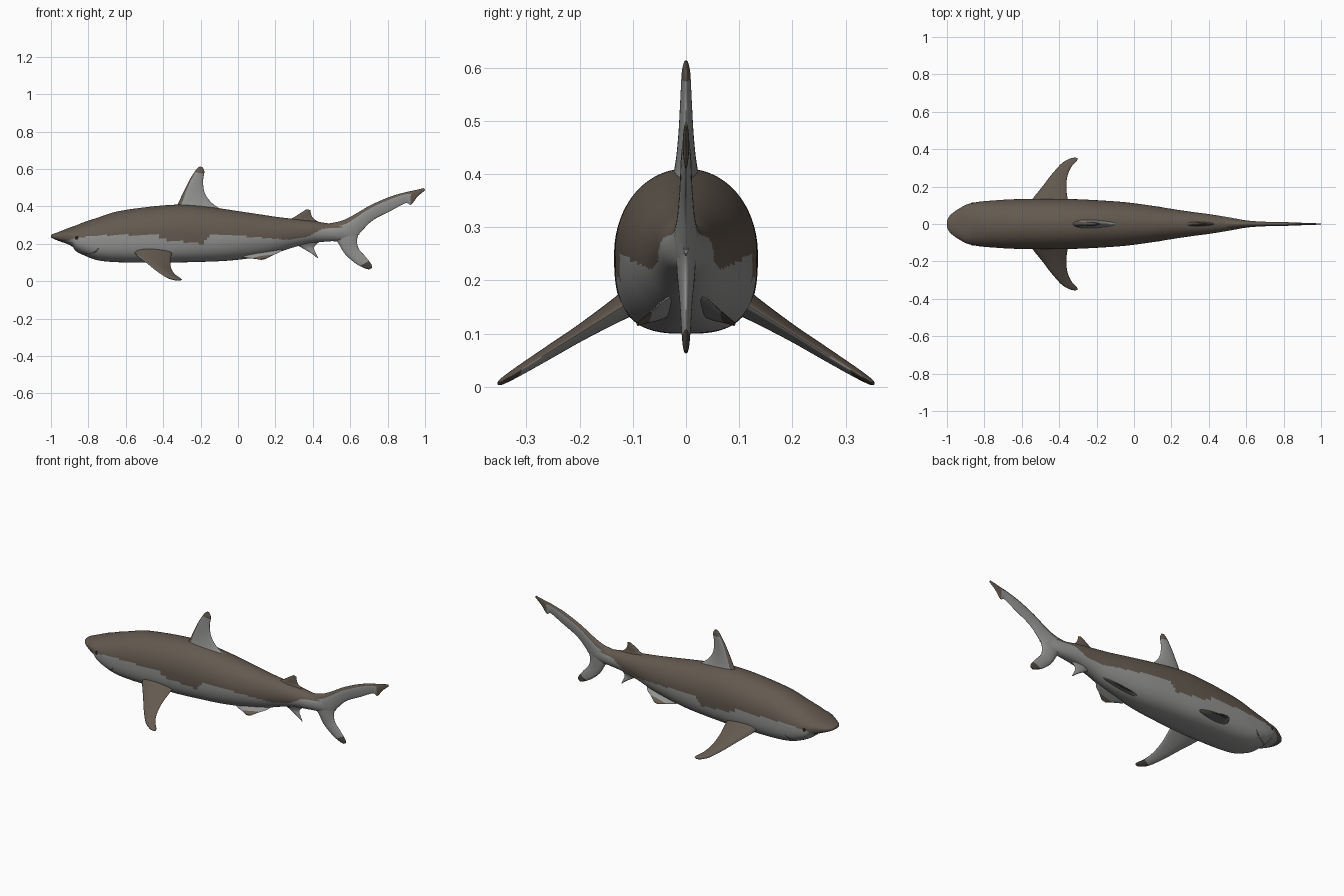
import bpy
import bmesh
from math import sin, cos, pi, radians
from mathutils import Vector

default_cube = bpy.data.objects.get("Cube")
if default_cube:
    bpy.data.objects.remove(default_cube, do_unlink=True)


def make_material(name, colour):
    material = bpy.data.materials.new(name)
    material.use_nodes = True
    material.diffuse_color = (*colour, 1)
    shader = material.node_tree.nodes["Principled BSDF"]
    shader.inputs["Base Color"].default_value = (*colour, 1)
    shader.inputs["Roughness"].default_value = 0.7
    return material


BROWN, GREY, DARK, BLACK = range(4)
MATERIALS = [
    make_material("brown back", (0.125, 0.1, 0.078)),
    make_material("grey belly", (0.29, 0.29, 0.285)),
    make_material("dark fin tip", (0.07, 0.058, 0.048)),
    make_material("black eye", (0.015, 0.015, 0.015)),
]


def smooth_rows(rows, steps):
    """Catmull-Rom interpolation through rows of numbers."""
    result = []
    last = len(rows) - 1
    for i in range(last):
        before, start = rows[max(i - 1, 0)], rows[i]
        end, after = rows[i + 1], rows[min(i + 2, last)]
        for k in range(steps):
            t = k / steps
            result.append([
                b + 0.5 * t * (c - a + t * (2 * a - 5 * b + 4 * c - d
                                            + t * (3 * (b - c) + d - a)))
                for a, b, c, d in zip(before, start, end, after)])
    result.append(list(rows[-1]))
    return result


def loft(name, rings, paint):
    """Skin closed rings; paint(row, column, centre, normal) picks the colour."""
    bm = bmesh.new()
    loops = [[bm.verts.new(point) for point in ring] for ring in rings]
    count = len(rings[0])
    places = []
    for i in range(len(loops) - 1):
        for j in range(count):
            k = (j + 1) % count
            bm.faces.new((loops[i][j], loops[i][k],
                          loops[i + 1][k], loops[i + 1][j]))
            places.append((i, j))
    for row in (0, len(loops) - 1):
        bm.faces.new(loops[row])
        places.append((row, 0))
    bmesh.ops.recalc_face_normals(bm, faces=bm.faces)
    for face, (row, column) in zip(bm.faces, places):
        face.smooth = True
        face.material_index = paint(row, column, face.calc_center_median(), face.normal)
    mesh = bpy.data.meshes.new(name)
    bm.to_mesh(mesh)
    bm.free()
    mesh.set_sharp_from_angle(angle=radians(60))
    for material in MATERIALS:
        mesh.materials.append(material)
    obj = bpy.data.objects.new(name, mesh)
    bpy.context.collection.objects.link(obj)
    return obj


def fin(name, sections, place, normal, paint):
    """Lens-shaped fin; a section is lead x, lead v, trail x, trail v, half thickness.
    paint(u, t, normal) uses chord fraction u and span fraction t."""
    sides = 28
    normal = Vector(normal).normalized()
    rows = smooth_rows(sections, 8)
    rings = []
    for lead_x, lead_v, trail_x, trail_v, half in rows:
        lead, trail = Vector(place(lead_x, lead_v)), Vector(place(trail_x, trail_v))
        ring = []
        for j in range(sides):
            angle = 2 * pi * j / sides
            u = 0.5 - 0.5 * cos(angle)
            offset = half * sin(angle) * (1.25 - 0.6 * u)
            ring.append(lead.lerp(trail, u) + normal * offset)
        rings.append(ring)

    def rule(row, column, centre, direction):
        u = 0.5 - 0.5 * cos(2 * pi * (column + 0.5) / sides)
        return paint(u, row / len(rows), direction)

    return loft(name, rings, rule)


# Body: x, top, bottom, half width
BODY = [
    (-1, .243, .237, .006), (-.996, .25, .232, .027), (-.98, .256, .224, .05),
    (-.95, .267, .212, .073), (-.91, .283, .198, .097), (-.885, .292, .184, .107),
    (-.865, .299, .16, .112), (-.82, .317, .137, .12), (-.75, .34, .112, .126),
    (-.65, .372, .102, .132), (-.5, .395, .1, .135), (-.36, .408, .1, .134),
    (-.25, .408, .102, .13), (-.1, .39, .107, .121), (0, .375, .115, .111),
    (.1, .36, .128, .097), (.2, .345, .15, .081), (.3, .333, .182, .066),
    (.4, .322, .205, .053), (.5, .308, .214, .037), (.58, .315, .22, .022),
    (.65, .31, .25, .006),
]
# Height of the line where the brown back meets the grey belly
COLOUR_LINE = [
    (-1, .21), (-.92, .215), (-.86, .232), (-.74, .245), (-.45, .25), (-.38, .22),
    (-.19, .2), (-.15, .255), (0, .243), (.28, .22), (.38, .24), (.45, .28), (.7, .3),
]


def line_height(x):
    for (x0, z0), (x1, z1) in zip(COLOUR_LINE, COLOUR_LINE[1:]):
        if x <= x1:
            return z0 + (z1 - z0) * (x - x0) / (x1 - x0)
    return COLOUR_LINE[-1][1]


def power(value, exponent):
    return (1 if value > 0 else -1) * abs(value) ** exponent


def body_ring(x, top, bottom, half_width, sides=88):
    middle, half_height = (top + bottom) / 2, (top - bottom) / 2
    belly = 2 + min(max((0.1 - x) * 2, 0), 0.9)
    ring = []
    for j in range(sides):
        angle = 2 * pi * j / sides
        exponent = 2 / (belly if sin(angle) < 0 else 2.05)
        ring.append((x, half_width * power(cos(angle), exponent),
                     middle + half_height * power(sin(angle), exponent)))
    return ring


def paint_body(row, column, centre, direction):
    mouth_x = -.88 + .11 * (centre.y / .11) ** 2
    if abs(centre.x - mouth_x) < .004 and centre.z < .18:
        return DARK
    return BROWN if centre.z > line_height(centre.x) else GREY


loft("body", [body_ring(*row) for row in smooth_rows(BODY, 11)], paint_body)


# Fins on the centre line
def upright(x, z):
    return (x, 0, z)


SIDEWAYS = (0, 1, 0)
fin("dorsal_fin", [
    (-.37, .37, -.06, .37, .034), (-.325, .41, -.13, .41, .022),
    (-.295, .47, -.175, .465, .015), (-.26, .54, -.187, .53, .011),
    (-.225, .595, -.18, .585, .008), (-.205, .613, -.19, .611, .003),
], upright, SIDEWAYS, lambda u, t, n: BROWN if t > .72 or u < .1 else GREY)

fin("second_dorsal_fin", [
    (.24, .318, .46, .303, .02), (.29, .337, .41, .33, .01),
    (.33, .362, .392, .355, .007), (.365, .384, .388, .381, .003),
], upright, SIDEWAYS, lambda u, t, n: BROWN)

fin("anal_fin", [
    (.3, .2, .44, .215, .02), (.345, .177, .408, .183, .008),
    (.39, .15, .415, .152, .006), (.423, .125, .43, .123, .002),
], upright, SIDEWAYS, lambda u, t, n: GREY)

fin("upper_tail_lobe", [
    (.46, .305, .46, .22, .03), (.55, .322, .6, .21, .023),
    (.62, .355, .655, .262, .016), (.7, .402, .72, .325, .012),
    (.8, .447, .82, .378, .01), (.88, .472, .895, .417, .007),
    (.93, .483, .925, .41, .006), (.96, .49, .96, .452, .005),
    (.995, .498, 1, .486, .002),
], upright, SIDEWAYS, lambda u, t, n: BROWN if t > .72 or u < .2 else GREY)

fin("lower_tail_lobe", [
    (.5, .25, .655, .275, .02), (.535, .205, .637, .225, .017),
    (.57, .148, .645, .175, .012), (.625, .098, .683, .13, .009),
    (.675, .07, .713, .09, .006), (.7, .063, .715, .07, .003),
], upright, SIDEWAYS, lambda u, t, n: DARK if t > .66 else GREY)


# Paired fins and eyes
def paint_pectoral(u, t, direction):
    if direction.z > 0:
        return BROWN
    return DARK if t > .66 else GREY


for side, label in ((1, "left"), (-1, "right")):
    fin(label + "_pectoral_fin", [
        (-.57, .08, -.35, .08, .03), (-.545, .13, -.355, .13, .022),
        (-.49, .2, -.362, .2, .015), (-.44, .265, -.355, .26, .012),
        (-.385, .325, -.335, .305, .009), (-.34, .35, -.308, .335, .006),
        (-.312, .354, -.3, .348, .003),
    ], lambda x, y: (x, side * y, .15 - .62 * (y - .12)),
        (0, side * .53, .85), paint_pectoral)

    fin(label + "_pelvic_fin", [
        (0, .03, .24, .03, .014), (.03, .055, .22, .05, .01),
        (.08, .075, .19, .065, .006), (.12, .092, .15, .09, .003),
    ], lambda x, y: (x, side * y, .14 + .12 * x - .62 * (y - .03)),
        (0, side * .5, .85), lambda u, t, n: BROWN if t > .6 else GREY)

    bpy.ops.mesh.primitive_uv_sphere_add(
        segments=20, ring_count=12, radius=.011, location=(-.86, side * .111, .232))
    eye = bpy.context.object
    eye.name = label + "_eye"
    eye.scale = (1, .4, 1)
    eye.data.materials.append(MATERIALS[BLACK])
    bpy.ops.object.shade_smooth_by_angle()
